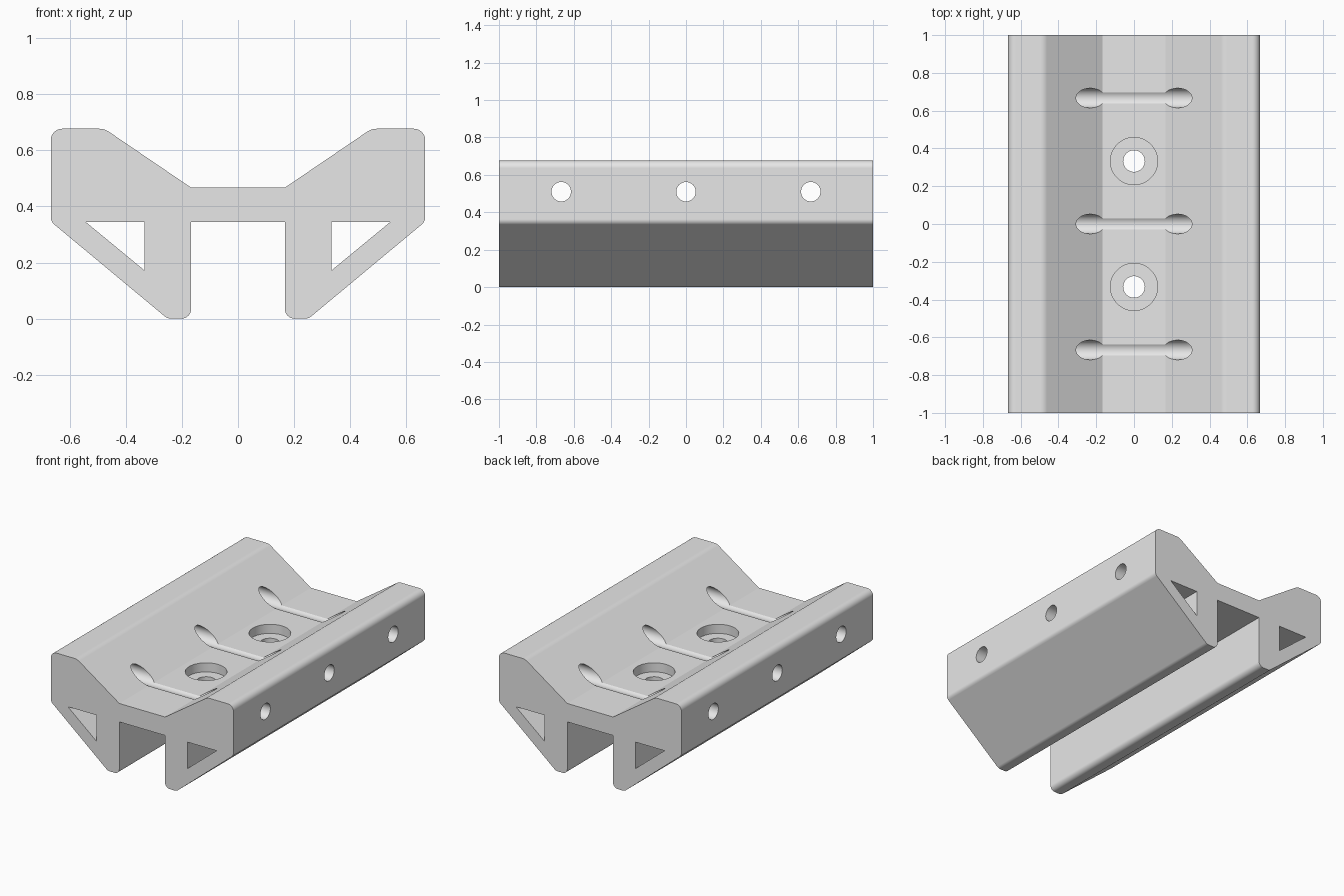
import bpy
import bmesh
from math import radians, tan
from mathutils import Vector, Matrix

cube = bpy.data.objects.get("Cube")
if cube:
    bpy.data.objects.remove(cube, do_unlink=True)

grey = bpy.data.materials.new("light grey")
grey.use_nodes = True
grey.diffuse_color = (0.8, 0.8, 0.8, 1)
grey.node_tree.nodes["Principled BSDF"].inputs["Base Color"].default_value = (0.8, 0.8, 0.8, 1)


def add_object(name, bm):
    bmesh.ops.recalc_face_normals(bm, faces=bm.faces[:])
    mesh = bpy.data.meshes.new(name)
    bm.to_mesh(mesh)
    bm.free()
    mesh.materials.append(grey)
    obj = bpy.data.objects.new(name, mesh)
    bpy.context.collection.objects.link(obj)
    return obj


def prism(name, outline, half_length):
    """Extrude an x-z outline along y."""
    bm = bmesh.new()
    face = bm.faces.new([bm.verts.new((x, -half_length, z)) for x, z in outline])
    out = bmesh.ops.extrude_face_region(bm, geom=[face])
    moved = [v for v in out["geom"] if isinstance(v, bmesh.types.BMVert)]
    bmesh.ops.translate(bm, verts=moved, vec=(0, 2 * half_length, 0))
    return add_object(name, bm)


def cylinder(name, radius, depth, centre, axis="Z"):
    bm = bmesh.new()
    turn = Matrix.Rotation(radians(90), 4, "Y") if axis == "X" else Matrix()
    bmesh.ops.create_cone(bm, cap_ends=True, segments=48, radius1=radius, radius2=radius,
                          depth=depth, matrix=Matrix.Translation(centre) @ turn)
    return add_object(name, bm)


def rounded(corners, steps=6):
    """Turn (x, z, radius) corners into an outline with fillets."""
    pts = []
    for i, (x, z, r) in enumerate(corners):
        p = Vector((x, z))
        if r == 0:
            pts.append(p)
            continue
        a = (Vector(corners[i - 1][:2]) - p).normalized()
        b = (Vector(corners[(i + 1) % len(corners)][:2]) - p).normalized()
        half = a.angle(b) / 2
        t = r / tan(half)
        centre = p + (a + b).normalized() * (r * r + t * t) ** 0.5
        start, end = p + a * t - centre, p + b * t - centre
        for k in range(steps + 1):
            pts.append(centre + start.slerp(end, k / steps).normalized() * r)
    return pts


# Main body: half outline mirrored across x = 0
half = rounded([(0.167, 0.467, 0), (0.476, 0.677, 0.06), (0.667, 0.677, 0.04),
                (0.667, 0.346, 0.035), (0.251, 0, 0.04), (0.167, 0, 0.035),
                (0.167, 0.345, 0)])
outline = [tuple(p) for p in half] + [(-p.x, p.y) for p in reversed(half)]
body = prism("cradle_bracket", outline, 1.0)

# Triangular channels through both legs
cutters = []
for s in (-1, 1):
    tri = [(s * 0.333, 0.345), (s * 0.543, 0.345), (s * 0.333, 0.172)]
    cutters.append(prism("channel_cutter", tri, 1.1))

# Cross bores for ties, which also groove the cradle floor
for y in (-0.667, 0, 0.667):
    cutters.append(cylinder("cross_bore_cutter", 0.052, 1.6, (0, y, 0.51), "X"))

# Counterbored screw holes in the floor
for y in (-0.333, 0.333):
    cutters.append(cylinder("screw_hole_cutter", 0.057, 0.6, (0, y, 0.4)))
    cutters.append(cylinder("counterbore_cutter", 0.125, 0.2, (0, y, 0.507)))

for cutter in cutters:
    cutter.hide_render = True
    mod = body.modifiers.new("cut", "BOOLEAN")
    mod.operation = "DIFFERENCE"
    mod.solver = "EXACT"
    mod.object = cutter

# Bake the cuts, then discard the cutters
depsgraph = bpy.context.evaluated_depsgraph_get()
cut_mesh = bpy.data.meshes.new_from_object(body.evaluated_get(depsgraph))
body.modifiers.clear()
body.data = cut_mesh
cut_mesh.materials.clear()
cut_mesh.materials.append(grey)
for poly in cut_mesh.polygons:
    poly.material_index = 0
for cutter in cutters:
    bpy.data.objects.remove(cutter, do_unlink=True)

# Smooth fillets and bores, crisp edges
for o in bpy.context.selected_objects:
    o.select_set(False)
bpy.context.view_layer.objects.active = body
body.select_set(True)
bpy.ops.object.shade_smooth_by_angle(angle=radians(30))
weighted = body.modifiers.new("weighted_normals", "WEIGHTED_NORMAL")
weighted.keep_sharp = True
